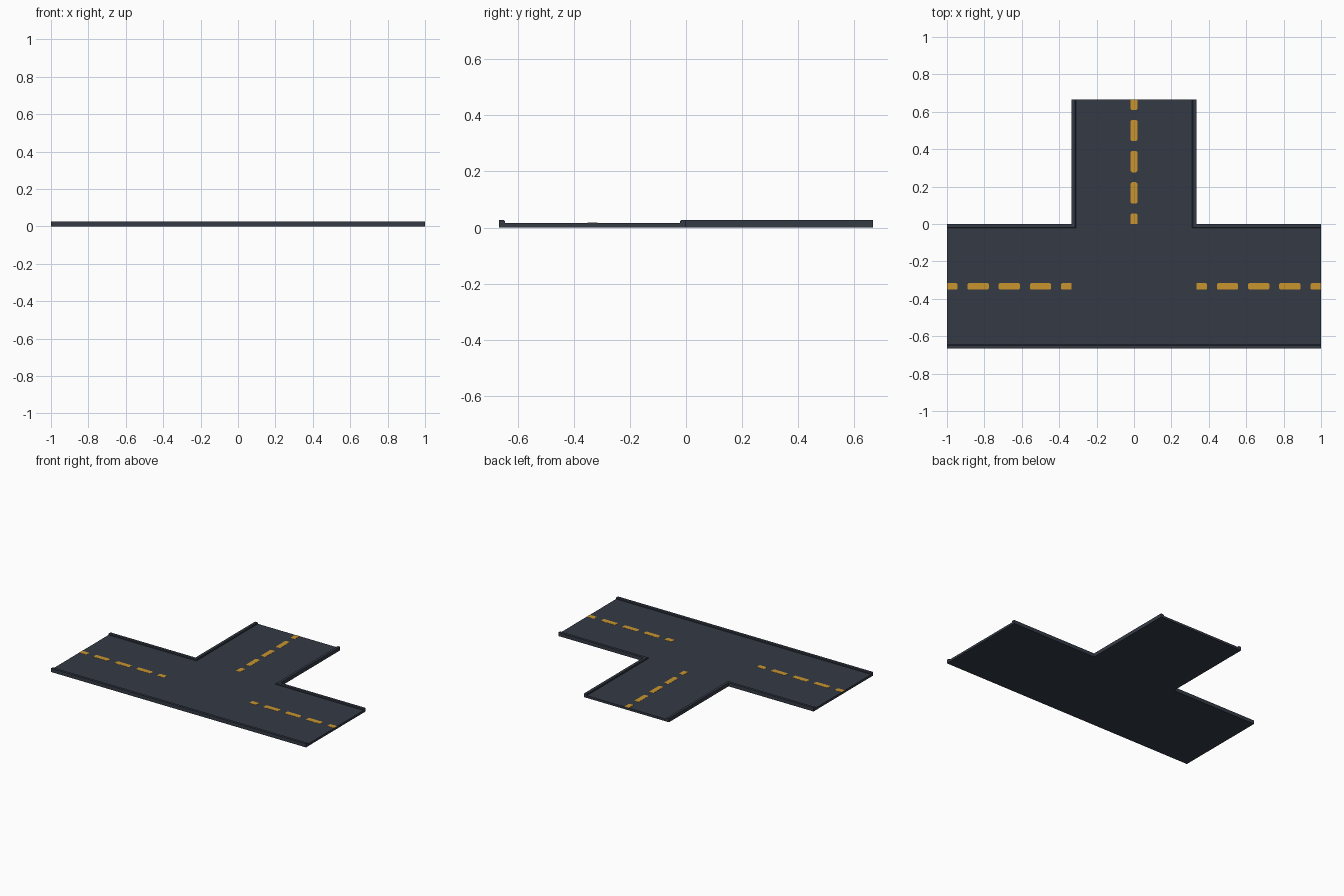
import bpy, bmesh

if "Cube" in bpy.data.objects:
    bpy.data.objects.remove(bpy.data.objects["Cube"])

E, H = 2 / 3, 1 / 3          # half depth of the tile, half width of the stem
ROAD_Z, CURB_Z, CURB_W, CH = 0.016, 0.026, 0.022, 0.004


def material(name, rgb):
    m = bpy.data.materials.new(name)
    m.diffuse_color = (*rgb, 1)
    m.use_nodes = True
    m.node_tree.nodes["Principled BSDF"].inputs["Base Color"].default_value = m.diffuse_color
    return m


asphalt = material("dark asphalt", (0.034, 0.042, 0.060))
yellow = material("line yellow", (0.58, 0.30, 0.028))


def finish(name, bm, mat):
    bmesh.ops.recalc_face_normals(bm, faces=bm.faces)
    me = bpy.data.meshes.new(name)
    bm.to_mesh(me)
    bm.free()
    me.materials.append(mat)
    ob = bpy.data.objects.new(name, me)
    bpy.context.collection.objects.link(ob)
    return ob


def plate(name, outline, z0, z1, mat):
    """Extrude a flat outline from z0 to z1."""
    bm = bmesh.new()
    f = bm.faces.new([bm.verts.new((x, y, z0)) for x, y in outline])
    r = bmesh.ops.extrude_face_region(bm, geom=[f])
    for v in r["geom"]:
        if isinstance(v, bmesh.types.BMVert):
            v.co.z = z1
    return finish(name, bm, mat)


def curb(name, path):
    """Sweep the curb profile; path(d) gives the corner points at inset d."""
    profile = [(0, ROAD_Z), (0, CURB_Z), (CURB_W - CH, CURB_Z),
               (CURB_W, CURB_Z - CH), (CURB_W, ROAD_Z)]
    bm = bmesh.new()
    rows = [[bm.verts.new((x, y, z)) for x, y in path(d)] for d, z in profile]
    for i in range(len(rows)):
        a, b = rows[i], rows[(i + 1) % len(rows)]
        for j in range(len(a) - 1):
            bm.faces.new((a[j], a[j + 1], b[j + 1], b[j]))
    for end in (0, -1):
        bm.faces.new([r[end] for r in rows])
    return finish(name, bm, asphalt)


# Road slab in the shape of a T
plate("road_slab", [(-1, -E), (1, -E), (1, 0), (H, 0), (H, E), (-H, E), (-H, 0), (-1, 0)],
      0, ROAD_Z, asphalt)

# Raised curbs: straight one at the front, two corner ones at the junction
curb("front_curb", lambda d: [(-1, -E + d), (1, -E + d)])
for side, label in ((-1, "left"), (1, "right")):
    curb(label + "_corner_curb",
         lambda d: [(side, -d), (side * (H - d), -d), (side * (H - d), E)])


# Dashed centre lines: half dash at each end, three full dashes between
def dashes(name, place):
    step, half, w, c = E / 4, 0.057, 0.0175, 0.006
    for i in range(5):
        t = i * step
        a, b = max(0, t - half), min(E, t + half)
        ca, cb = (c if i > 0 else 0), (c if i < 4 else 0)
        pts = [(a + ca, -w), (b - cb, -w)]
        if cb:
            pts += [(b, -w + c), (b, w - c)]
        pts += [(b - cb, w), (a + ca, w)]
        if ca:
            pts += [(a, w - c), (a, -w + c)]
        plate(f"{name}_dash_{i + 1}", [place(u, v) for u, v in pts],
              ROAD_Z - 0.001, ROAD_Z + 0.001, yellow)


dashes("left_line", lambda u, v: (-1 + u, -H + v))
dashes("right_line", lambda u, v: (1 - u, -H + v))
dashes("stem_line", lambda u, v: (v, E - u))
